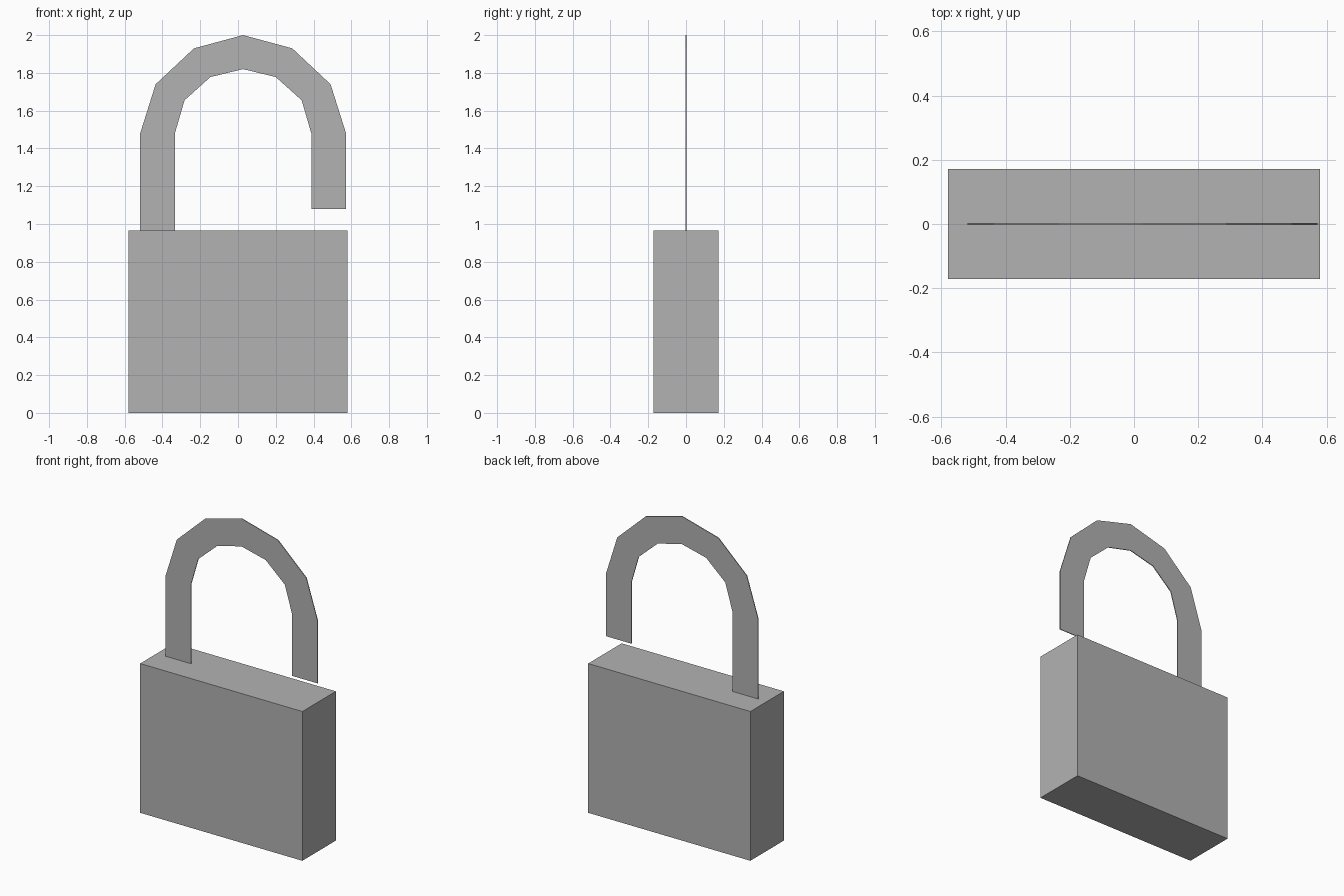
import bpy
import bmesh

cube = bpy.data.objects.get("Cube")
if cube:
    bpy.data.objects.remove(cube, do_unlink=True)

grey = bpy.data.materials.new("plain grey")
grey.use_nodes = True
colour = (0.448, 0.448, 0.448, 1)
grey.diffuse_color = colour
grey.node_tree.nodes["Principled BSDF"].inputs["Base Color"].default_value = colour

BODY_TOP = 0.965
CENTRE_X = 0.027


def extrude_profile(name, strips, depth):
    """Extrude connected x/z quads along y, centred on y = 0."""
    bm = bmesh.new()
    for quad in strips:
        bm.faces.new([bm.verts.new((x, -depth / 2, z)) for x, z in quad])
    bmesh.ops.remove_doubles(bm, verts=bm.verts, dist=0.0001)
    result = bmesh.ops.extrude_face_region(bm, geom=bm.faces[:], use_keep_orig=True)
    moved = [v for v in result["geom"] if isinstance(v, bmesh.types.BMVert)]
    bmesh.ops.translate(bm, verts=moved, vec=(0, depth, 0))
    bmesh.ops.recalc_face_normals(bm, faces=bm.faces[:])
    mesh = bpy.data.meshes.new(name)
    bm.to_mesh(mesh)
    bm.free()
    mesh.materials.append(grey)
    obj = bpy.data.objects.new(name, mesh)
    bpy.context.collection.objects.link(obj)


def full_arch(half, left_foot, right_foot):
    """Mirror half an arch, given as offsets from its centre, and add the feet."""
    left = [(CENTRE_X - dx, z) for dx, z in half]
    right = [(CENTRE_X + dx, z) for dx, z in reversed(half[:-1])]
    return [(left[0][0], left_foot)] + left + right + [(right[-1][0], right_foot)]


# Solid lock body
w = 0.58
extrude_profile("lock_body", [[(-w, 0), (w, 0), (w, BODY_TOP), (-w, BODY_TOP)]], 0.342)

# Thin open shackle: long leg on the body, short leg lifted clear of it
feet = (BODY_TOP, 1.08)
outer = full_arch([(0.545, 1.48), (0.463, 1.74), (0.26, 1.93), (0, 2.0)], *feet)
inner = full_arch([(0.361, 1.48), (0.31, 1.655), (0.173, 1.778), (0, 1.82)], *feet)
strips = [[outer[i], inner[i], inner[i + 1], outer[i + 1]] for i in range(len(outer) - 1)]
extrude_profile("shackle", strips, 0.005)
